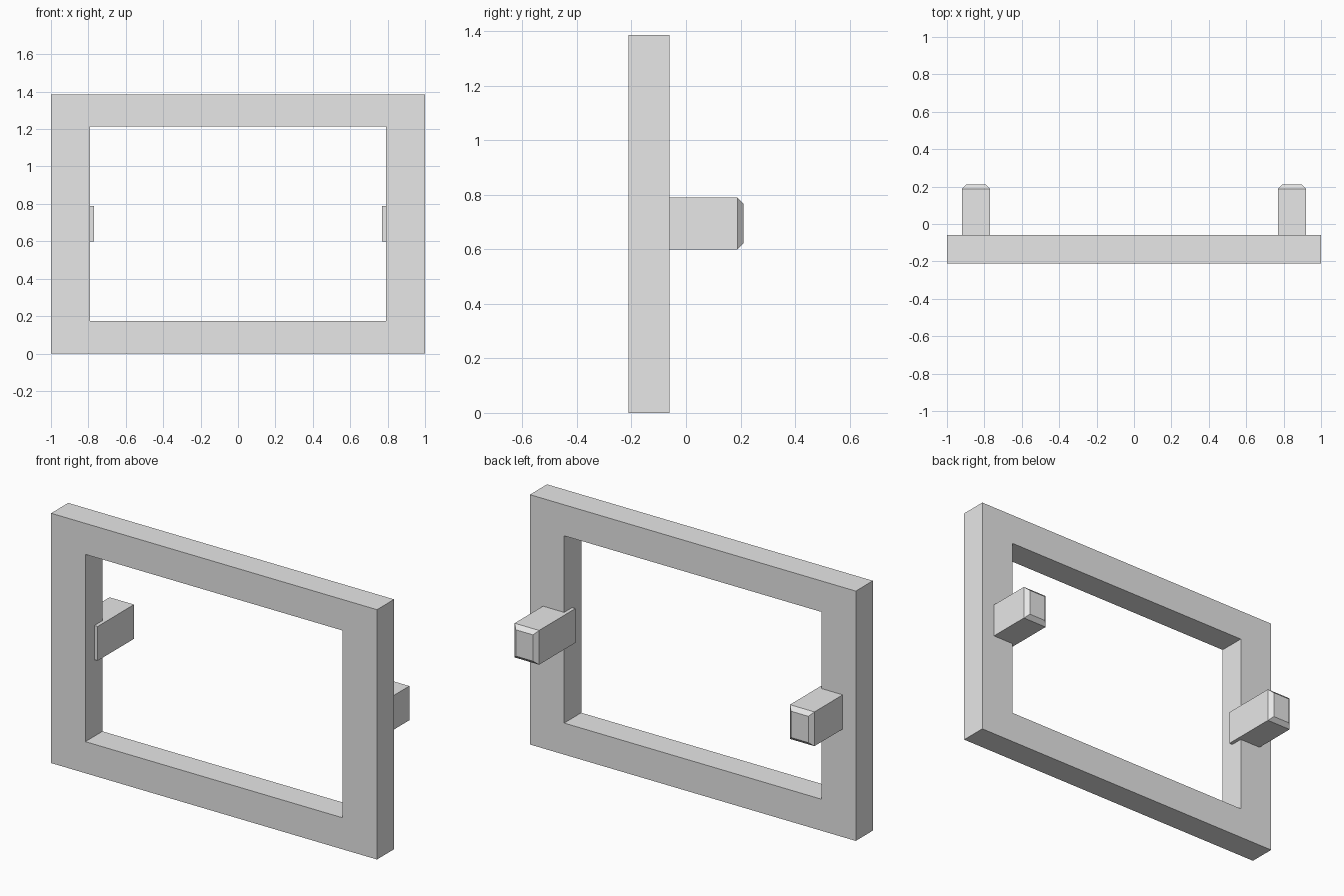
import bpy
import bmesh

cube = bpy.data.objects.get("Cube")
if cube:
    bpy.data.objects.remove(cube, do_unlink=True)

grey = bpy.data.materials.new("light_grey")
grey.use_nodes = True
grey.diffuse_color = (0.8, 0.8, 0.8, 1)
grey.node_tree.nodes["Principled BSDF"].inputs["Base Color"].default_value = (0.8, 0.8, 0.8, 1)


def make_object(name, bm):
    bmesh.ops.recalc_face_normals(bm, faces=bm.faces)
    mesh = bpy.data.meshes.new(name)
    bm.to_mesh(mesh)
    bm.free()
    mesh.materials.append(grey)
    obj = bpy.data.objects.new(name, mesh)
    bpy.context.collection.objects.link(obj)
    return obj


# Rectangular frame: a ring of quads extruded backwards
FRONT, BACK = -0.21, -0.06


def rectangle(bm, half_width, low, high):
    corners = [(-half_width, low), (half_width, low), (half_width, high), (-half_width, high)]
    return [bm.verts.new((x, FRONT, z)) for x, z in corners]


bm = bmesh.new()
outer = rectangle(bm, 1.0, 0.0, 1.386)
inner = rectangle(bm, 0.79, 0.175, 1.214)
ring = []
for i in range(4):
    j = (i + 1) % 4
    ring.append(bm.faces.new((outer[i], outer[j], inner[j], inner[i])))
extruded = bmesh.ops.extrude_face_region(bm, geom=ring, use_keep_orig=True)
for item in extruded["geom"]:
    if isinstance(item, bmesh.types.BMVert):
        item.co.y = BACK
make_object("frame", bm)


# Pegs set into the back of the frame, chamfered at the free end
def make_peg(name, side):
    start, end = -0.13, 0.21
    bm = bmesh.new()
    bmesh.ops.create_cube(bm, size=1)
    for v in bm.verts:
        v.co.x = side * 0.845 + v.co.x * 0.15
        v.co.y = (start + end) / 2 + v.co.y * (end - start)
        v.co.z = 0.694 + v.co.z * 0.19
    rim = [e for e in bm.edges if all(v.co.y > 0 for v in e.verts)]
    bmesh.ops.bevel(bm, geom=rim, offset=0.022, segments=1, affect='EDGES')
    make_object(name, bm)


make_peg("left_peg", 1)
make_peg("right_peg", -1)
